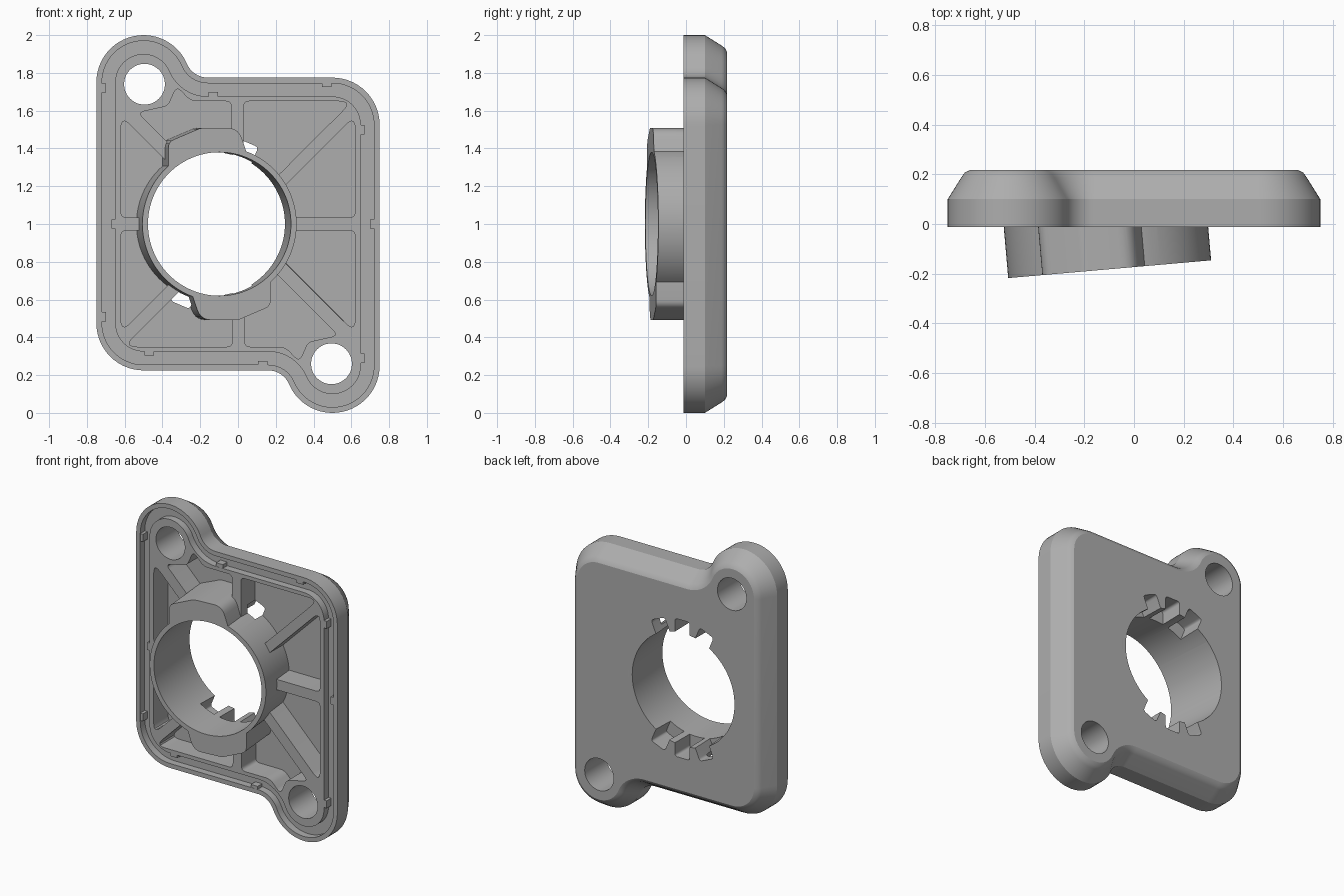
import bpy, bmesh, math
from math import cos, sin, radians, pi
from mathutils import Vector, Matrix

if "Cube" in bpy.data.objects:
    bpy.data.objects.remove(bpy.data.objects["Cube"], do_unlink=True)

grey = bpy.data.materials.new("plain grey")
grey.use_nodes = True
grey.diffuse_color = (0.42, 0.42, 0.42, 1)
grey.node_tree.nodes["Principled BSDF"].inputs["Base Color"].default_value = (0.42, 0.42, 0.42, 1)

FRONT, BACK, GROOVE, FLOOR = -0.013, 0.218, 0.035, 0.14


def finish(name, bm):
    bmesh.ops.recalc_face_normals(bm, faces=bm.faces[:])
    mesh = bpy.data.meshes.new(name)
    bm.to_mesh(mesh)
    bm.free()
    mesh.materials.append(grey)
    ob = bpy.data.objects.new(name, mesh)
    bpy.context.collection.objects.link(ob)
    return ob


def loft(name, rings):
    """Skin a list of (outline, y) rings and cap both ends."""
    bm = bmesh.new()
    loops = [[bm.verts.new((x, y, z)) for x, z in pts] for pts, y in rings]
    for a, b in zip(loops, loops[1:]):
        for i in range(len(a)):
            j = (i + 1) % len(a)
            bm.faces.new((a[i], a[j], b[j], b[i]))
    bm.faces.new(loops[0])
    bm.faces.new(loops[-1])
    return finish(name, bm)


def prism(name, pts, y0, y1):
    return loft(name, [(pts, y0), (pts, y1)])


def arc(cx, cz, r, a0, a1, n):
    return [(cx + r * cos(radians(a0 + (a1 - a0) * i / n)),
             cz + r * sin(radians(a0 + (a1 - a0) * i / n))) for i in range(n + 1)]


def circle(cx, cz, r, n=96):
    return arc(cx, cz, r, 0, 360, n)[:-1]


def turned(pts):
    """Half turn about the plate centre."""
    return [(-x, 2 - z) for x, z in pts]


def outline(d):
    """Plate outline, inset by d."""
    half = (arc(0.5, 1.525, 0.25 - d, 0, 90, 14)
            + arc(-0.16, 1.895, 0.12 + d, 270, 203.1, 10)
            + arc(-0.5, 1.75, 0.25 - d, 23.1, 180, 24)[1:])
    return half + turned(half)


def rounded(corners, steps=5):
    """Polygon with rounded corners from (x, z, radius)."""
    out = []
    for i, (x, z, r) in enumerate(corners):
        p = Vector((x, z))
        u = (Vector(corners[i - 1][:2]) - p).normalized()
        v = (Vector(corners[(i + 1) % len(corners)][:2]) - p).normalized()
        if r == 0:
            out.append((x, z))
            continue
        t = r / math.tan(u.angle(v) / 2)
        for k in range(steps + 1):
            s = k / steps
            q = p + u * t * (1 - s) ** 2 + v * t * s ** 2
            out.append((q.x, q.y))
    return out


def combine(target, other, operation):
    mod = target.modifiers.new("join", 'BOOLEAN')
    mod.operation, mod.solver, mod.object = operation, 'EXACT', other
    bpy.context.view_layer.objects.active = target
    bpy.ops.object.modifier_apply(modifier=mod.name)
    bpy.data.objects.remove(other, do_unlink=True)


# Plate: seal groove on the front, softened edge on the back
profile = [(0.10, FRONT), (0.10, GROOVE), (0.03, GROOVE), (0.03, FRONT), (0, FRONT), (0, 0.1),
           (0.055, 0.188), (0.068, 0.206), (0.09, BACK)]
plate = loft("flange_plate", [(outline(d), y) for d, y in profile])

# Pockets that leave the ribs standing
side = [(0.62, 1.035, 0.03), (0.62, 1.575, 0.03), (0.1, 1.055, 0), (0.1, 1.035, 0)]
pockets = [
    side,
    [(-x, z, r) for x, z, r in side],
    [(0.03, 1.1, 0), (0.06, 1.105, 0), (0.605, 1.65, 0.03), (0.03, 1.65, 0.03)],
    [(-0.035, 1.1, 0), (-0.035, 1.65, 0.03), (-0.25, 1.65, 0.08), (-0.325, 1.73, 0.025),
     (-0.37, 1.625, 0.05), (-0.53, 1.59, 0.02), (-0.1, 1.16, 0)],
]
for corners in pockets:
    pts = rounded(corners)
    for p in (pts, turned(pts)):
        combine(plate, prism("pocket_cutter", p, -0.1, FLOOR), 'DIFFERENCE')

# Screw holes
for p in (circle(-0.495, 1.74, 0.108, 48), circle(0.495, 0.26, 0.108, 48)):
    combine(plate, prism("hole_cutter", p, -0.1, 0.4), 'DIFFERENCE')

# Tilted collar with an upper and a lower lobe
tilt = Matrix.Translation((-0.098, -0.182, 1)) @ Matrix.Rotation(radians(5), 4, 'Z')
lobe = [(0.1, 0.508, 0.08), (-0.1, 0.508, 0.08), (-0.272, 0.435, 0.05), (-0.272, 0, 0)]
lobe += [(-x, -z, r) for x, z, r in lobe]
for pts in (rounded(lobe), circle(0, 0, 0.41)):
    part = prism("collar", pts, 0, 0.366)
    part.data.transform(tilt)
    combine(plate, part, 'UNION')
bore = prism("bore_cutter", circle(0, 0, 0.38), -0.2, 0.7)
bore.data.transform(tilt)
combine(plate, bore, 'DIFFERENCE')

# Locking notches opening to the back, three above and three below
notch = rounded([(-0.055, 0.3, 0), (0.055, 0.3, 0), (0.055, 0.465, 0.02), (-0.055, 0.465, 0.02)])
for base in (0, 180):
    for step in (-23, 0, 23):
        cutter = prism("notch_cutter", notch, 0.06, 0.3)
        cutter.data.transform(Matrix.Translation((-0.125, 0, 1))
                              @ Matrix.Rotation(radians(base + step), 4, 'Y'))
        combine(plate, cutter, 'DIFFERENCE')

# Small tabs that hold the seal in its groove
bm = bmesh.new()
upright = [(-0.715, 1.72), (-0.715, 0.51), (0.715, 1.0), (0.655, 1.5), (0.655, 0.29), (-0.655, 1.0)]
level = [(0.47, 1.74), (-0.13, 1.685), (-0.47, 0.32), (0.13, 0.26)]
for spots, size in ((upright, (0.03, 0.05)), (level, (0.05, 0.03))):
    for x, z in spots:
        depth = GROOVE - FRONT
        bmesh.ops.create_cube(bm, size=1, matrix=Matrix.Translation((x, FRONT + depth / 2 + 0.001, z))
                              @ Matrix.Diagonal((size[0], depth, size[1], 1)))
tabs = finish("groove_tabs", bm)

# Smooth the round walls, keep the edges crisp
bpy.ops.object.select_all(action='DESELECT')
plate.select_set(True)
bpy.context.view_layer.objects.active = plate
bpy.ops.object.shade_smooth_by_angle(angle=radians(28))
